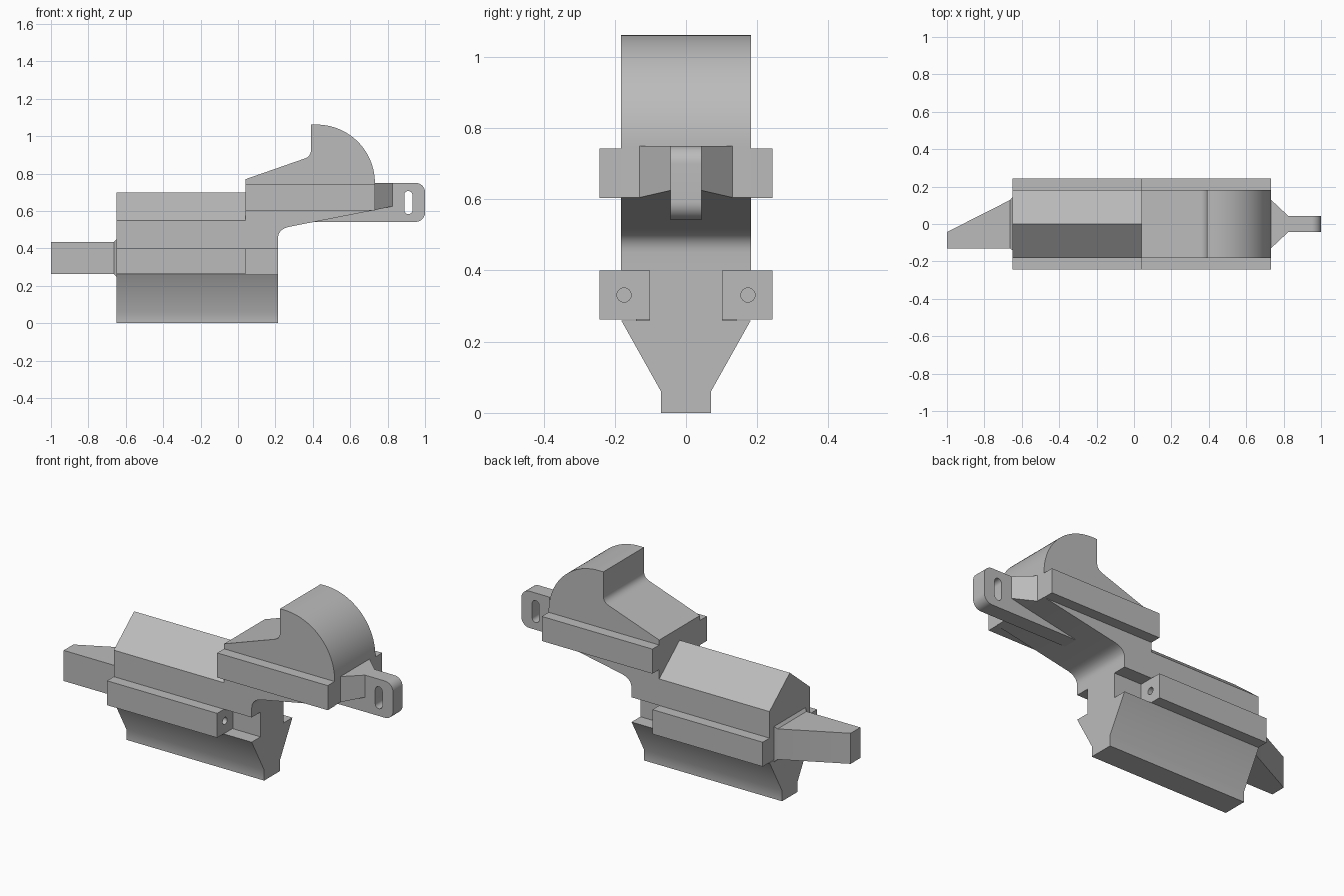
import bpy
import bmesh
import math
from mathutils import Vector

cube = bpy.data.objects.get("Cube")
if cube:
    bpy.data.objects.remove(cube, do_unlink=True)

grey = bpy.data.materials.new("plain grey")
grey.use_nodes = True
colour = (0.5, 0.5, 0.5, 1)
grey.diffuse_color = colour
grey.node_tree.nodes["Principled BSDF"].inputs["Base Color"].default_value = colour


def finish(name, bm):
    bmesh.ops.recalc_face_normals(bm, faces=bm.faces)
    mesh = bpy.data.meshes.new(name)
    bm.to_mesh(mesh)
    bm.free()
    mesh.materials.append(grey)
    obj = bpy.data.objects.new(name, mesh)
    bpy.context.collection.objects.link(obj)
    return obj


def prism(name, profile, axis, low, high):
    """Extrude a 2D profile along x, y or z."""
    place = {"x": lambda a, b: (low, a, b),
             "y": lambda a, b: (a, low, b),
             "z": lambda a, b: (a, b, low)}[axis]
    bm = bmesh.new()
    face = bm.faces.new([bm.verts.new(place(*p)) for p in profile])
    out = bmesh.ops.extrude_face_region(bm, geom=[face])
    step = Vector([(high - low) if a == axis else 0 for a in "xyz"])
    verts = [v for v in out["geom"] if isinstance(v, bmesh.types.BMVert)]
    bmesh.ops.translate(bm, verts=verts, vec=step)
    return finish(name, bm)


def rect(a0, a1, b0, b1):
    return [(a0, b0), (a1, b0), (a1, b1), (a0, b1)]


def arc(cx, cz, r, start, end, steps=12):
    angles = [math.radians(start + (end - start) * i / steps) for i in range(steps + 1)]
    return [(cx + r * math.cos(t), cz + r * math.sin(t)) for t in angles]


def bend(p, corner, q, steps=8):
    """Soft corner between two points."""
    p, c, q = Vector(p), Vector(corner), Vector(q)
    return [tuple(p * (1 - t) ** 2 + c * 2 * t * (1 - t) + q * t * t)
            for t in (i / steps for i in range(steps + 1))]


def cut(obj, cutter):
    cutter.hide_render = True
    mod = obj.modifiers.new("cut", "BOOLEAN")
    mod.object = cutter
    mod.solver = "EXACT"
    bpy.context.view_layer.objects.active = obj
    bpy.ops.object.modifier_apply(modifier=mod.name)
    bpy.data.objects.remove(cutter, do_unlink=True)


parts = []
back, step_x, front, nose = -0.65, 0.04, 0.213, 0.732
half = 0.182

# Main side profile with the raised round hood
side = [(back, 0.40), (front, 0.40)]
side += bend((front, 0.45), (front, 0.503), (0.275, 0.516))
side += [(nose, 0.605)]
side += arc(0.42, 0.75, nose - 0.42, 0, 90, 24)
side += [(0.39, 1.062)]
side += bend((0.39, 0.925), (0.39, 0.892), (0.355, 0.88))
side += [(step_x, 0.77), (step_x, 0.55), (back, 0.55)]
parts.append(prism("main_body", side, "y", -half, half))

# Ridged roof
parts.append(prism("roof", [(-half, 0.55), (half, 0.55), (0, 0.70)], "x", back, step_x))

# Tapered keel with its narrow neck
right = [(0.07, 0), (0.07, 0.06), (half, 0.26), (0.103, 0.26), (0.103, 0.40)]
left = [(-y, z) for y, z in reversed(right)]
parts.append(prism("keel", right + left, "x", back, front))

# Paired rails, the lower ones with a pin hole in the end
for label, s in (("left", 1), ("right", -1)):
    lower = prism(label + "_lower_rail", rect(s * 0.103, s * 0.243, 0.262, 0.40), "x", back, step_x)
    hole = prism("hole_cutter", arc(s * 0.174, 0.331, 0.02, 0, 345, 23), "x", step_x - 0.1, step_x + 0.1)
    cut(lower, hole)
    parts.append(lower)
    parts.append(prism(label + "_upper_rail", rect(s * half, s * 0.243, 0.603, 0.742),
                       "x", step_x, nose))

# Slanted prong with a flared root
bm = bmesh.new()
rings = []
for x, y0, y1, z0, z1 in ((-1, -0.13, -0.043, 0.262, 0.435),
                          (-0.663, -0.13, 0.128, 0.262, 0.435),
                          (back, -0.14, 0.142, 0.25, 0.45)):
    rings.append([bm.verts.new((x, y, z)) for y, z in rect(y0, y1, z0, z1)])
for a, b in zip(rings, rings[1:]):
    for i in range(4):
        j = (i + 1) % 4
        bm.faces.new((a[i], a[j], b[j], b[i]))
bm.faces.new(rings[0])
bm.faces.new(rings[-1])
parts.append(finish("prong", bm))

# Flare that joins the nose to the lug, rising underneath
bm = bmesh.new()
ends = []
for x, y, z in ((nose, 0.13, 0.605), (0.825, 0.043, 0.625)):
    ends.append([bm.verts.new((x, a, b)) for a, b in rect(-y, y, z, 0.75)])
for i in range(4):
    j = (i + 1) % 4
    bm.faces.new((ends[0][i], ends[0][j], ends[1][j], ends[1][i]))
for ring in ends:
    bm.faces.new(ring)
parts.append(finish("lug_flare", bm))

# Rounded lug with a slot, running back under the hood as a fin
r = 0.05
lug_profile = [(0.36, 0.75), (0.36, 0.542)]
lug_profile += arc(1 - r, 0.542 + r, r, -90, 0) + arc(1 - r, 0.75 - r, r, 0, 90)
lug = prism("slotted_lug", lug_profile, "y", -0.043, 0.043)
slot = arc(0.911, 0.605, 0.022, 180, 360) + arc(0.911, 0.685, 0.022, 0, 180)
cut(lug, prism("slot_cutter", slot, "y", -0.2, 0.2))
parts.append(lug)

# Smooth the curves, keep the edges crisp
bpy.ops.object.select_all(action="DESELECT")
for obj in parts:
    obj.select_set(True)
bpy.context.view_layer.objects.active = parts[0]
bpy.ops.object.shade_smooth_by_angle(angle=math.radians(32))
